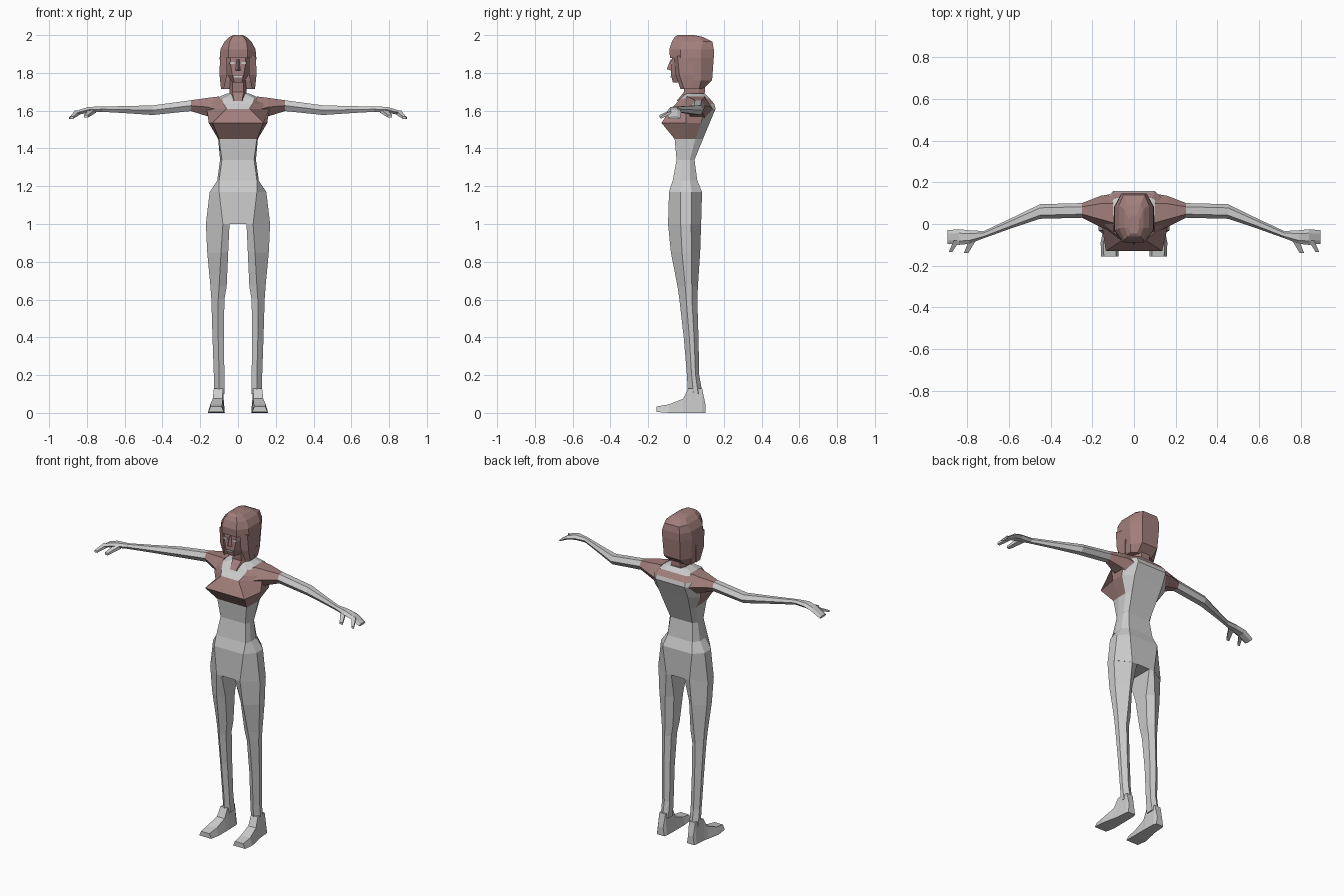
import bpy
import bmesh
from mathutils import Vector

default_cube = bpy.data.objects.get("Cube")
if default_cube:
    bpy.data.objects.remove(default_cube, do_unlink=True)


def make_material(name, colour):
    material = bpy.data.materials.new(name)
    material.use_nodes = True
    material.diffuse_color = (*colour, 1)
    shader = next(n for n in material.node_tree.nodes if n.type == "BSDF_PRINCIPLED")
    shader.inputs["Base Color"].default_value = (*colour, 1)
    return material


GREY, BROWN = 0, 1
materials = [make_material("light grey", (0.6, 0.6, 0.6)),
             make_material("reddish brown", (0.36, 0.21, 0.2))]


def loft(name, rings, colour_rule):
    """Skin closed rings of equal length, cap both ends, colour faces by a rule."""
    bm = bmesh.new()
    loops = [[bm.verts.new(point) for point in ring] for ring in rings]
    count = len(loops[0])
    for lower, upper in zip(loops, loops[1:]):
        for i in range(count):
            j = (i + 1) % count
            bm.faces.new((lower[i], lower[j], upper[j], upper[i]))
    bm.faces.new(loops[0])
    bm.faces.new(loops[-1])
    bmesh.ops.recalc_face_normals(bm, faces=bm.faces)
    for face in bm.faces:
        face.material_index = colour_rule(face.calc_center_median())
    mesh = bpy.data.meshes.new(name)
    bm.to_mesh(mesh)
    bm.free()
    for material in materials:
        mesh.materials.append(material)
    obj = bpy.data.objects.new(name, mesh)
    bpy.context.collection.objects.link(obj)
    return obj


def all_grey(centre):
    return GREY


def all_brown(centre):
    return BROWN


def body_ring(z, front_w, front_y, side_w, side_y1, side_y2, back_w, back_y):
    """Eight-sided horizontal section, symmetric left to right."""
    half = [(front_w, front_y), (side_w, side_y1), (side_w, side_y2), (back_w, back_y)]
    return [(x, y, z) for x, y in half] + [(-x, y, z) for x, y in reversed(half)]


def leg_ring(side, z, inner, middle, outer, front, back):
    depth = back - front
    inset = depth * 0.2 if z < 0.95 else 0
    outline = [(inner, front + inset), (middle, front), (outer, front + depth * 0.38),
               (outer, front + depth * 0.7), (middle, back), (inner, back - inset)]
    return [(side * x, y, z) for x, y in outline]


def arm_ring(side, x, top, bottom, front, back):
    middle, inset = (top + bottom) / 2, (back - front) * 0.25
    outline = [(front, middle), (front + inset, top), (back - inset, top),
               (back, middle), (back - inset, bottom), (front + inset, bottom)]
    return [(side * x, y, z) for y, z in outline]


def foot_ring(side, y, inner, outer, bottom, top):
    inset = (outer - inner) * 0.15
    outline = [(inner, bottom), (outer, bottom), (outer - inset, top), (inner + inset, top)]
    return [(side * x, y, z) for x, z in outline]


def prong(name, side, start, end, width, height):
    """Tapered finger between two points."""
    rings = []
    for point, size in ((start, 1), (end, 0.6)):
        x, y, z = point
        w, h = width * size / 2, height * size / 2
        rings.append([(side * (x + dx), y, z + dz)
                      for dx, dz in ((-w, -h), (w, -h), (w, h), (-w, h))])
    return loft(name, rings, all_grey)


def plate(name, x, y, z, width, height, colour_rule):
    """Thin painted detail on the face."""
    corners = [(x - width / 2, z - height / 2), (x + width / 2, z - height / 2),
               (x + width / 2, z + height / 2), (x - width / 2, z + height / 2)]
    return loft(name, [[(u, y + d, v) for u, v in corners] for d in (0, 0.008)], colour_rule)


# Torso: grey trunk, brown top, grey neckline
def torso_colour(centre):
    if centre.z < 1.45 or centre.z > 1.67:
        return GREY
    if centre.y > 0.075 and centre.z < 1.635:
        return GREY
    if abs(centre.x) < 0.01 and centre.y < 0 and centre.z > 1.61:
        return GREY
    return BROWN


torso = [
    (1.0, .08, -.095, .17, -.03, .03, .08, .08),
    (1.17, .1, -.09, .15, -.03, .03, .1, .085),
    (1.23, .1, -.07, .11, -.03, .02, .085, .06),
    (1.34, .085, -.05, .095, -.02, .02, .075, .045),
    (1.45, .1, -.06, .105, -.01, .05, .09, .09),
    (1.535, .135, -.13, .155, 0, .08, .1, .125),
    (1.61, .06, -.08, .165, 0, .1, .1, .157),
    (1.635, .075, -.055, .155, .005, .1, .1, .15),
    (1.665, .085, -.03, .12, .03, .09, .09, .125),
    (1.69, .035, 0, .06, .03, .08, .04, .1),
]
loft("torso", [body_ring(*r) for r in torso], torso_colour)

# Neck and head
neck = [(1.65, .02, -.05, .04, 0, .06, .03, .09),
        (1.7, .03, -.01, .045, .02, .07, .03, .1),
        (1.79, .03, -.02, .045, .02, .07, .03, .1)]
loft("neck", [body_ring(*r) for r in neck], all_brown)

head = [(1.75, .02, -.07, .03, -.04, .03, .03, .06),
        (1.79, .03, -.08, .057, -.03, .04, .04, .08),
        (1.85, .04, -.077, .07, -.03, .05, .05, .1),
        (1.93, .04, -.07, .07, -.03, .05, .05, .1)]
loft("head", [body_ring(*r) for r in head], all_brown)

nose = [[(-.016, -.075, 1.81), (.016, -.075, 1.81), (0, -.102, 1.82)],
        [(-.007, -.075, 1.87), (.007, -.075, 1.87), (0, -.082, 1.87)]]
loft("nose", nose, all_brown)
plate("mouth", 0, -.083, 1.78, .04, .009, all_grey)

# Hair: crown with fringe, back mass and side locks
crown = [(1.88, .05, -.085, .097, -.03, .08, .06, .147),
         (1.925, .05, -.088, .093, -.03, .08, .06, .147),
         (1.965, .045, -.075, .072, -.02, .09, .05, .14),
         (1.99, .03, -.06, .045, -.02, .07, .03, .09),
         (2.0, .015, -.045, .025, -.02, .02, .015, .04)]
loft("hair_crown", [body_ring(*r) for r in crown], all_brown)

back_hair = [(1.715, .06, .02, .085, .03, .07, .05, .09),
             (1.76, .06, .01, .092, .02, .08, .055, .138),
             (1.88, .06, 0, .097, .01, .08, .06, .147)]
loft("hair_back", [body_ring(*r) for r in back_hair], all_brown)

for side, label in ((1, "left"), (-1, "right")):
    lock = [(1.715, .075, .09, -.03, .03), (1.79, .058, .098, -.055, .04),
            (1.89, .06, .095, -.065, .04)]
    loft(label + "_hair_lock",
         [[(side * inner, front, z), (side * outer, front + .02, z),
           (side * outer, back, z), (side * inner, back, z)]
          for z, inner, outer, front, back in lock], all_brown)
    plate(label + "_eye", side * .032, -.082, 1.852, .028, .012, all_grey)

    # Arm with a brown sleeve, flowing into the hand
    arm = [(.1, 1.675, 1.53, -.04, .145), (.16, 1.668, 1.57, -.015, .135),
           (.25, 1.655, 1.598, .03, .1), (.45, 1.628, 1.577, .025, .095),
           (.6, 1.624, 1.587, -.025, .022), (.72, 1.622, 1.594, -.068, -.034),
           (.79, 1.62, 1.59, -.095, -.03), (.84, 1.605, 1.58, -.1, -.025),
           (.895, 1.566, 1.555, -.095, -.03)]
    loft(label + "_arm", [arm_ring(side, *r) for r in arm],
         lambda centre: BROWN if abs(centre.x) < .25 else GREY)
    prong(label + "_thumb", side, (.77, -.07, 1.6), (.805, -.14, 1.57), .035, .022)
    prong(label + "_finger", side, (.85, -.08, 1.59), (.88, -.135, 1.563), .028, .02)

    # Leg and foot
    leg = [(1.0, .045, .08, .17, -.095, .08), (.85, .052, .09, .163, -.08, .075),
           (.67, .06, .1, .146, -.045, .063), (.6, .072, .105, .141, -.035, .06),
           (.4, .075, .105, .135, -.012, .066), (.2, .072, .1, .128, .005, .07),
           (.1, .072, .1, .128, .01, .088)]
    loft(label + "_leg", [leg_ring(side, *r) for r in leg], all_grey)
    foot = [(.102, .078, .128, 0, .05), (.085, .072, .132, 0, .13),
            (.012, .07, .138, 0, .13), (-.015, .07, .145, 0, .075),
            (-.09, .07, .16, 0, .045), (-.155, .075, .157, .005, .034)]
    loft(label + "_foot", [foot_ring(side, *r) for r in foot], all_grey)
